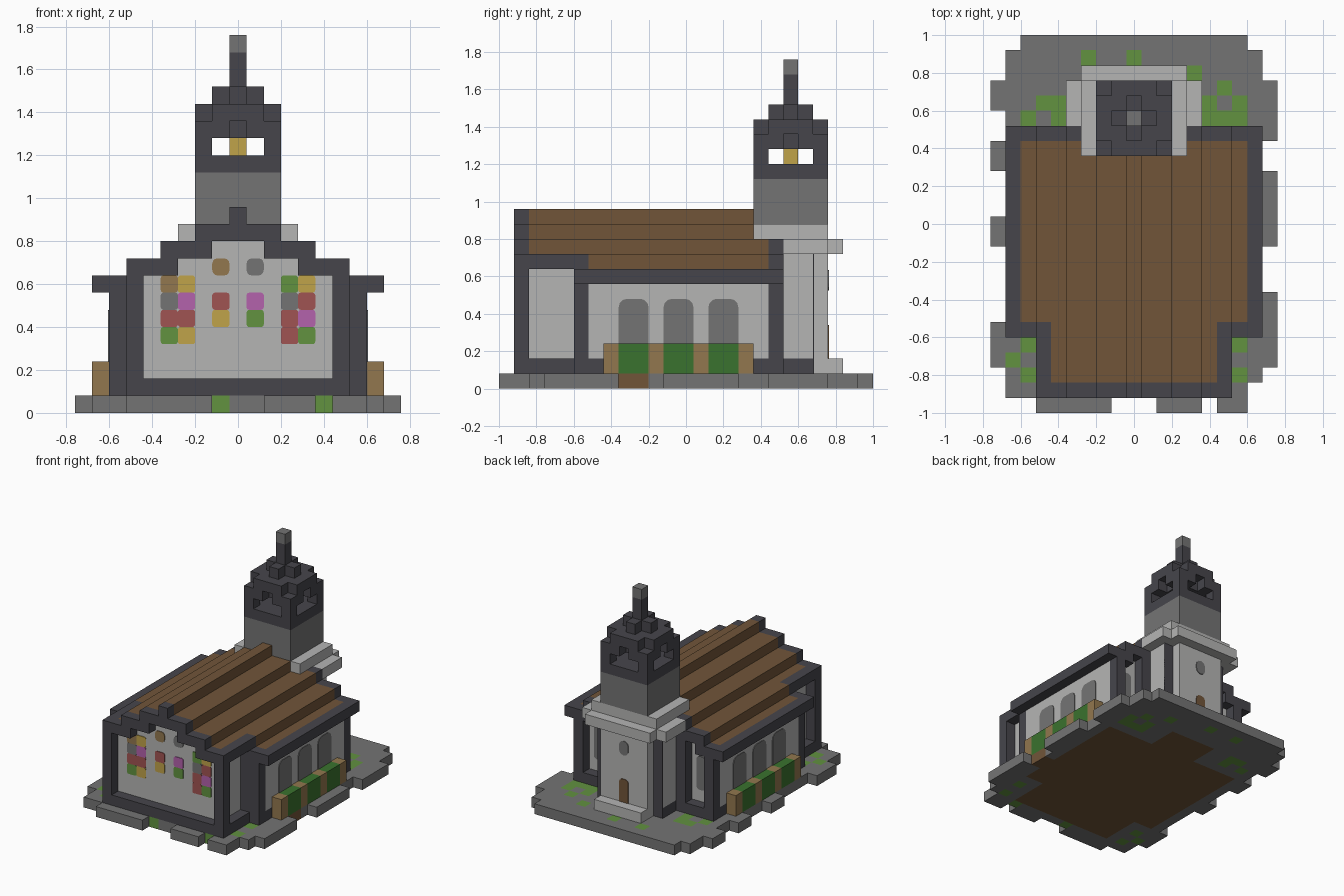
import bpy, bmesh, math
from mathutils import Matrix

U = 0.08  # edge of one block

cube = bpy.data.objects.get("Cube")
if cube:
    bpy.data.objects.remove(cube, do_unlink=True)


def material(name, r, g, b):
    lin = [((c / 255 + 0.055) / 1.055) ** 2.4 for c in (r, g, b)] + [1]
    m = bpy.data.materials.new(name)
    m.use_nodes = True
    m.diffuse_color = lin
    m.node_tree.nodes["Principled BSDF"].inputs["Base Color"].default_value = lin
    return m


STONE = material("grey_stone", 116, 116, 116)
DARK = material("dark_slate", 70, 69, 75)
LIGHT = material("pale_plaster", 181, 181, 180)
BROWN = material("brown_roof", 113, 85, 57)
GRASS = material("grass_green", 98, 146, 64)
HEDGE = material("hedge_green", 58, 114, 46)
WOOD = material("light_wood", 146, 119, 78)
GOLD = material("gold", 192, 163, 74)
RED = material("red_glass", 160, 84, 82)
PINK = material("pink_glass", 180, 98, 172)


def link(name, bm, mats):
    mesh = bpy.data.meshes.new(name)
    bm.to_mesh(mesh)
    bm.free()
    for m in mats:
        mesh.materials.append(m)
    ob = bpy.data.objects.new(name, mesh)
    bpy.context.collection.objects.link(ob)
    return ob


def box(x0, x1, y0, y1, z0, z1):
    return {(x, y, z) for x in range(x0, x1 + 1)
            for y in range(y0, y1 + 1) for z in range(z0, z1 + 1)}


def pair(*b):
    cells = box(*b)
    return cells | {(-x, y, z) for x, y, z in cells}


def blocks(name, groups):
    """Outer skin of block cells, given as {material: cells}."""
    bm = bmesh.new()
    solid = set().union(*groups.values())
    verts = {}
    for index, cells in enumerate(groups.values()):
        for cell in sorted(cells):
            for axis in range(3):
                for side in (0, 1):
                    near = list(cell)
                    near[axis] += 2 * side - 1
                    if tuple(near) in solid:
                        continue
                    ring = []
                    for a, b in ((0, 0), (1, 0), (1, 1), (0, 1)):
                        p = list(cell)
                        p[axis] += side
                        p[(axis + 1) % 3] += a
                        p[(axis + 2) % 3] += b
                        p = tuple(p)
                        if p not in verts:
                            verts[p] = bm.verts.new(
                                ((p[0] - 0.5) * U, (p[1] - 0.5) * U, p[2] * U))
                        ring.append(verts[p])
                    if not side:
                        ring.reverse()
                    bm.faces.new(ring).material_index = index
    return link(name, bm, groups.keys())


def plate(name, mat, place, angle, w, h, top=0.0, bottom=0.0):
    """Thin upright panel with rounded corners; angle turns it from the front."""
    bm = bmesh.new()
    pts = []
    for sx, sz, r, start in ((1, 1, top, 0), (-1, 1, top, 90),
                             (-1, -1, bottom, 180), (1, -1, bottom, 270)):
        for step in ((0, 30, 60, 90) if r else (0,)):
            t = math.radians(start + step)
            pts.append((sx * (w / 2 - r) + r * math.cos(t), 0.001,
                        sz * (h / 2 - r) + r * math.sin(t)))
    face = bm.faces.new([bm.verts.new(p) for p in pts])
    out = bmesh.ops.extrude_face_region(bm, geom=[face])
    moved = [v for v in out["geom"] if isinstance(v, bmesh.types.BMVert)]
    bmesh.ops.translate(bm, verts=moved, vec=(0, -0.006, 0))
    bmesh.ops.recalc_face_normals(bm, faces=bm.faces)
    bm.transform(Matrix.Translation(place) @ Matrix.Rotation(math.radians(angle), 4, "Z"))
    return link(name, bm, [mat])


# Ground slab with ragged edge, earth core and grass tufts
ground = box(-8, 8, -10, 11, 0, 0) | box(-8, 7, -11, -11, 0, 0) | box(-7, 7, 12, 12, 0, 0)
for x0, x1 in ((-6, -2), (2, 4), (6, 7)):
    ground |= box(x0, x1, -12, -12, 0, 0)
for x, y0, y1 in ((9, 6, 9), (9, -1, 3), (9, -9, -5),
                  (-9, 8, 9), (-9, 4, 5), (-9, -1, 0), (-9, -9, -7)):
    ground |= box(x, x, y0, y1, 0, 0)
earth = (box(-7, 7, -6, 5, 0, 0) | box(-5, 5, -10, -7, 0, 0)
         | box(-2, 2, 6, 8, 0, 0) | box(8, 8, -4, -3, 0, 0))
tufts = ((-3, 11), (0, 11), (4, 10), (-7, 7), (-6, 8), (-5, 8), (-5, 7),
         (5, 8), (5, 7), (6, 7), (7, 7), (7, 8), (6, 9), (-7, -8), (-8, -9),
         (-7, -10), (7, -8), (7, -10), (-1, -11), (5, -11))
grass = {(x, y, 0) for x, y in tufts}
blocks("ground_slab", {STONE: ground - earth - grass, BROWN: earth - grass, GRASS: grass})

# Stepped roof: brown courses with dark gable and eave trim
tiles, trim = set(), set()
for z in range(7, 12):
    outer = 8 - 2 * (z - 7)
    inner = max(outer - 2, 0)
    front = -7 if z == 7 else -11
    tiles |= pair(inner, outer, front + 1, 5, z, z)
    trim |= pair(inner, outer, front, front, z, z) | pair(inner, outer, 6, 6, z, z)
trim |= pair(8, 8, -7, 6, 7, 7) | pair(6, 6, -11, -7, 8, 8)
blocks("stepped_roof", {BROWN: tiles - trim, DARK: trim})

# Pale walls, set back inside the frame
walls = pair(5, 5, -10, -7, 1, 7) | pair(7, 7, -6, 5, 2, 6) | box(-6, 6, 5, 5, 1, 7)
for z in range(1, 10):
    half = min(5, 8 - 2 * (z - 7) - 3)
    walls |= box(-half, half, -10, -10, z, z)
blocks("walls", {LIGHT: walls})

# Dark posts and sills
frame = (pair(6, 6, -11, -11, 1, 7) | pair(6, 7, -7, -7, 1, 6) | pair(7, 7, 6, 6, 1, 6)
         | pair(4, 4, 6, 6, 1, 7) | box(-5, 5, -11, -11, 1, 1) | pair(6, 6, -10, -8, 1, 1)
         | pair(7, 7, -6, 5, 1, 1) | pair(5, 6, 6, 6, 1, 1))
blocks("timber_frame", {DARK: frame})

# Tower base, cornice and back step
base = box(-3, 3, 7, 8, 1, 8) | box(-2, 2, 9, 9, 1, 8)
footing = pair(3, 3, 7, 8, 1, 1)
blocks("tower_base", {LIGHT: base - footing, DARK: footing})
blocks("tower_cornice", {LIGHT: box(-4, 4, 7, 9, 9, 9) | box(-3, 3, 10, 10, 9, 9)
                         | box(-3, 3, 5, 9, 10, 10)})
blocks("back_step", {LIGHT: box(-2, 2, 10, 10, 1, 1)})

# Tower shaft, open belfry, cap and spire
blocks("tower_shaft", {STONE: box(-2, 2, 5, 9, 11, 13)})
corners = pair(2, 2, 5, 5, 15, 17) | pair(2, 2, 9, 9, 15, 17)
belfry = box(-2, 2, 5, 9, 14, 14) | box(-2, 2, 5, 9, 16, 17)
belfry -= pair(2, 2, 7, 7, 16, 16) | box(0, 0, 5, 5, 16, 16) | box(0, 0, 9, 9, 16, 16)
belfry |= corners
belfry -= {c for c in corners if c[2] == 17}
belfry |= box(-1, 1, 7, 7, 18, 18) | box(0, 0, 6, 8, 18, 18) | box(0, 0, 7, 7, 19, 20)
blocks("belfry", {DARK: belfry})
blocks("bell", {GOLD: box(0, 0, 7, 7, 15, 15)})
blocks("spire_tip", {STONE: box(0, 0, 7, 7, 21, 21)})

# Planters along both sides
for side, label in ((1, "left"), (-1, "right")):
    posts = {(8 * side, y, z) for y in (-5, -2, 1, 4) for z in (1, 2)}
    row = {(8 * side, y, z) for y in range(-5, 5) for z in (1, 2)}
    blocks(label + "_planter", {WOOD: posts, HEDGE: row - posts})
    # Arched side windows, back window and dark tower corner
    for n in range(3):
        plate(f"{label}_arched_window_{n}", STONE, (0.6 * side, -0.28 + 0.24 * n, 0.32),
              90 * side, 2 * U, 4 * U, top=0.045)
    plate(label + "_back_window", STONE, (0.44 * side, 0.44, 0.38), 180, U, 0.26, 0.03, 0.03)
    plate(label + "_tower_corner", DARK, (0.24 * side, 0.68, 0.40), 180, U, 0.64)

# Back door and round window
plate("back_door", BROWN, (0, 0.76, 0.25), 180, U, 0.18, top=0.03)
plate("back_round_window", STONE, (0, 0.76, 0.58), 180, U, 0.11, 0.038, 0.038)

# Stained glass panes, each column listed from its top block down
glass = {-4: (7, (WOOD, STONE, RED, GREEN := GRASS)),
         -3: (7, (GOLD, PINK, RED, GOLD)),
         -1: (8, (WOOD, None, RED, GOLD)),
         1: (8, (STONE, None, PINK, GREEN)),
         3: (7, (GREEN, STONE, RED, RED)),
         4: (7, (GOLD, RED, PINK, GREEN))}
for x, (top, panes) in glass.items():
    for n, mat in enumerate(panes):
        if mat:
            r = 0.025 if top == 8 and n == 0 else 0.012
            plate(f"glass_pane_{x}_{n}", mat, (x * U, -0.84, (top - n + 0.5) * U),
                  0, U, U, r, r)
